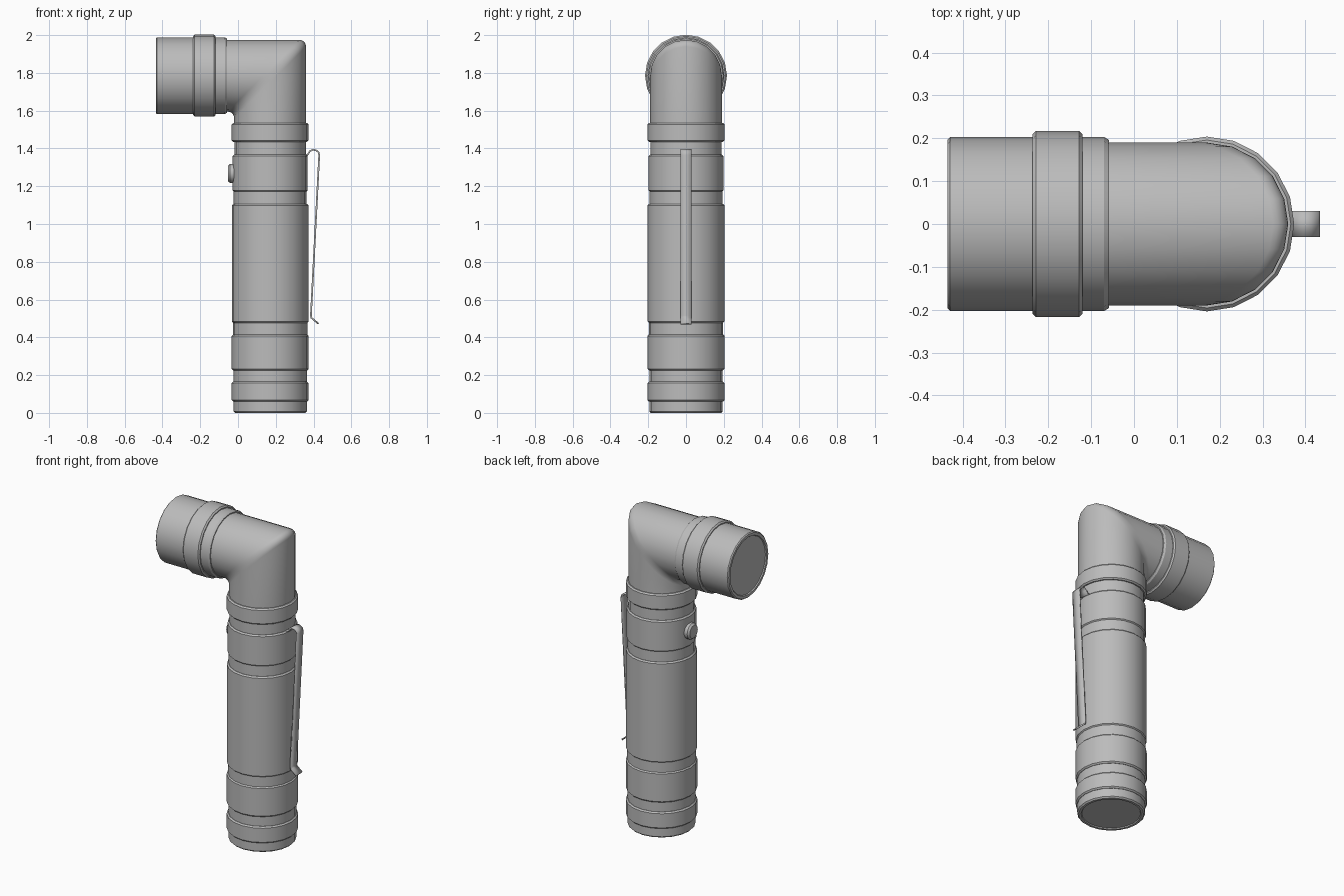
import bpy, bmesh
from math import pi, sin, cos
from mathutils import Matrix, Vector

cube = bpy.data.objects.get("Cube")
if cube:
    bpy.data.objects.remove(cube, do_unlink=True)

grey = bpy.data.materials.new("Metal grey")
grey.use_nodes = True
color = (0.5, 0.5, 0.5, 1)
grey.diffuse_color = color
grey.node_tree.nodes["Principled BSDF"].inputs["Base Color"].default_value = color

SIDES = 20
AXIS_X, HEAD_Z = 0.17, 1.785
UPRIGHT = Matrix.Translation((AXIS_X, 0, 0))
SIDEWAYS = Matrix.Translation((0, 0, HEAD_Z)) @ Matrix.Rotation(-pi / 2, 4, 'Y')


def finish(name, bm, angle=0.5):
    bmesh.ops.recalc_face_normals(bm, faces=bm.faces)
    mesh = bpy.data.meshes.new(name)
    bm.to_mesh(mesh)
    bm.free()
    mesh.materials.append(grey)
    obj = bpy.data.objects.new(name, mesh)
    bpy.context.collection.objects.link(obj)
    bpy.ops.object.select_all(action='DESELECT')
    obj.select_set(True)
    bpy.context.view_layer.objects.active = obj
    bpy.ops.object.shade_smooth_by_angle(angle=angle)
    return obj


def skin(bm, rings, closed=True):
    """Join successive rings of points with quads."""
    rows = [[bm.verts.new(p) for p in ring] for ring in rings]
    n = len(rows[0])
    for a, b in zip(rows, rows[1:]):
        for i in range(n if closed else n - 1):
            j = (i + 1) % n
            bm.faces.new((a[i], a[j], b[j], b[i]))
    return rows


def circle(r, h, matrix, sides):
    return [matrix @ Vector((r * cos(2 * pi * i / sides), r * sin(2 * pi * i / sides), h))
            for i in range(sides)]


def lathe(name, profile, matrix, sides=SIDES, caps=(True, True)):
    """Turn (radius, height) pairs around the matrix's z axis."""
    bm = bmesh.new()
    rows = skin(bm, [circle(r, h, matrix, sides) for r, h in profile])
    for row, wanted in zip((rows[0], rows[-1]), caps):
        if wanted:
            bm.faces.new(row)
    return finish(name, bm)


def band(r, low, high, c=0.008):
    """Cylinder profile with chamfered rims."""
    return [(r - c, low), (r, low + c), (r, high - c), (r - c, high)]


# Tail cap with a shallow recess underneath
lathe("tail_cap", [(0.168, 0.006), (0.172, 0), (0.186, 0), (0.194, 0.008), (0.194, 0.07)],
      UPRIGHT, caps=(True, False))

# Raised bands, bottom to top
for name, r, low, high in (
        ("tail_ring", 0.204, 0.06, 0.165),
        ("lower_band", 0.204, 0.225, 0.415),
        ("battery_tube", 0.203, 0.475, 1.107),
        ("switch_band", 0.199, 1.17, 1.367),
        ("neck_collar", 0.204, 1.435, 1.535)):
    lathe(name, band(r, low, high), UPRIGHT)

# Grooves between the bands
for name, r, low, high in (
        ("tail_groove", 0.194, 0.16, 0.23),
        ("lower_groove", 0.197, 0.41, 0.48),
        ("tube_groove", 0.193, 1.1, 1.175),
        ("clip_groove", 0.189, 1.36, 1.44)):
    lathe(name, [(r, low), (r, high)], UPRIGHT, caps=(False, False))

# Mitred elbow with a small rounded bend
bm = bmesh.new()
R, BEND, STEPS = 0.19, 0.035, 5
section = [(R * cos(2 * pi * i / SIDES), R * sin(2 * pi * i / SIDES)) for i in range(SIDES)]
rings = [[(AXIS_X + u, v, 1.53) for u, v in section]]
for k in range(STEPS + 1):
    t = pi / 2 * k / STEPS
    dx, dz = BEND * (cos(t) - 1), BEND * (sin(t) - 1)
    rings.append([(AXIS_X + u + dx, v, HEAD_Z + u + dz) for u, v in section])
rings.append([(-0.065, v, HEAD_Z + u) for u, v in section])
skin(bm, rings)
finish("elbow", bm, 0.6)

# Head: flange, grip ring and bezel, turned along -x
lathe("head_flange", [(0.188, 0.058), (0.196, 0.058), (0.203, 0.07), (0.203, 0.125)], SIDEWAYS)
lathe("head_ring", band(0.217, 0.12, 0.237), SIDEWAYS)
lathe("head_bezel", [(0.203, 0.23), (0.203, 0.429), (0.197, 0.435), (0.181, 0.435), (0.177, 0.429)],
      SIDEWAYS, caps=(False, True))

# Side button
BUTTON = Matrix.Translation((0, 0, 1.268)) @ Matrix.Rotation(-pi / 2, 4, 'Y')
lathe("side_button", [(0.05, 0), (0.05, 0.043), (0.04, 0.054)], BUTTON, sides=16)

# Pocket clip: a bent strip given thickness
path = [(0.355, 1.365), (0.37, 1.368), (0.38, 1.385), (0.395, 1.393), (0.412, 1.391),
        (0.426, 1.381), (0.43, 1.365), (0.386, 0.515), (0.389, 0.503), (0.426, 0.472)]
bm = bmesh.new()
skin(bm, [[(x, -0.03, z), (x, 0.03, z)] for x, z in path], closed=False)
clip = finish("pocket_clip", bm)
solid = clip.modifiers.new("Thickness", 'SOLIDIFY')
solid.thickness, solid.offset = 0.009, 0
